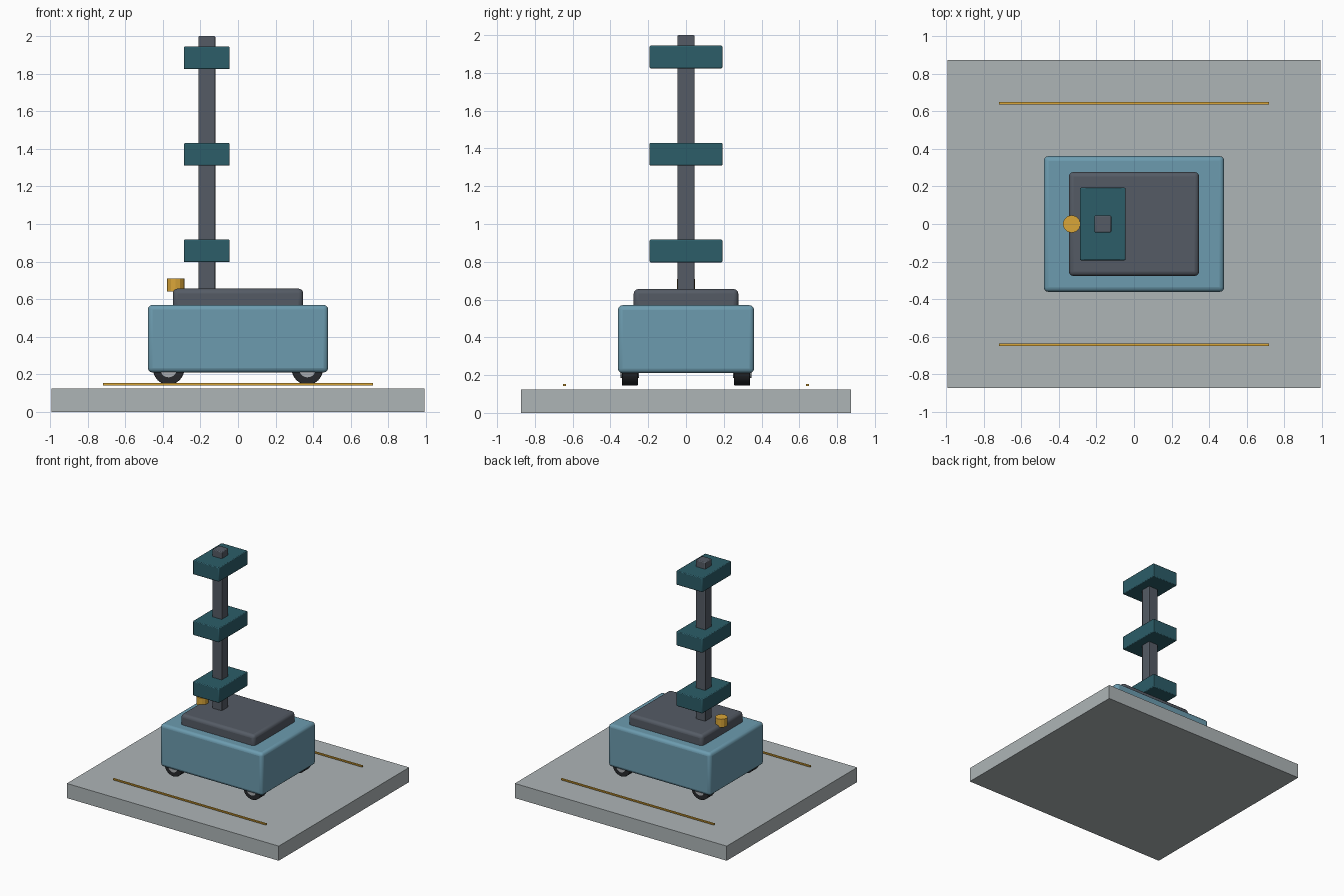
import bpy
from math import pi

if "Cube" in bpy.data.objects:
    bpy.data.objects.remove(bpy.data.objects["Cube"])


def material(name, rgb):
    m = bpy.data.materials.new(name)
    m.diffuse_color = (*rgb, 1)
    m.use_nodes = True
    m.node_tree.nodes["Principled BSDF"].inputs["Base Color"].default_value = m.diffuse_color
    return m


BLUE = material("body_blue", (0.15, 0.33, 0.43))
SLATE = material("slate", (0.09, 0.105, 0.13))
TEAL = material("teal", (0.025, 0.11, 0.14))
AMBER = material("amber", (0.70, 0.38, 0.04))
FLOOR = material("floor_grey", (0.42, 0.46, 0.47))
RUBBER = material("rubber", (0.02, 0.022, 0.025))
HUB = material("hub_grey", (0.4, 0.42, 0.44))


def finish(ob, name, mat, bevel=0, segments=3):
    ob.name = name
    ob.data.materials.append(mat)
    if bevel:
        b = ob.modifiers.new("bevel", 'BEVEL')
        b.width, b.segments = bevel, segments
        b.limit_method = 'ANGLE'
        bpy.ops.object.shade_smooth_by_angle()
    return ob


def box(name, x, y, z, mat, bevel=0, segments=3):
    """Box from (min, max) ranges on each axis."""
    bpy.ops.mesh.primitive_cube_add(size=1, location=[(a + b) / 2 for a, b in (x, y, z)])
    ob = bpy.context.object
    ob.scale = [b - a for a, b in (x, y, z)]
    bpy.ops.object.transform_apply(location=False, rotation=False, scale=True)
    return finish(ob, name, mat, bevel, segments)


def cylinder(name, loc, r, depth, mat, sides, along_y=False, bevel=0):
    bpy.ops.mesh.primitive_cylinder_add(vertices=sides, radius=r, depth=depth, location=loc,
                                        rotation=(pi / 2 if along_y else 0, 0, 0))
    return finish(bpy.context.object, name, mat, bevel, 2)


# Floor slab with a pair of guide lines hovering just above it
box("floor_slab", (-0.993, 0.993), (-0.873, 0.873), (0, 0.124), FLOOR)
for side, y in (("front", -0.643), ("back", 0.643)):
    box(side + "_guide_line", (-0.717, 0.717), (y - 0.007, y + 0.007), (0.142, 0.153), AMBER)

# Cart body and top deck
box("cart_body", (-0.48, 0.48), (-0.361, 0.361), (0.21, 0.57), BLUE, 0.025)
box("top_deck", (-0.347, 0.347), (-0.277, 0.277), (0.54, 0.656), SLATE, 0.025)

# Mast carrying three sensor blocks
MX = -0.166
box("mast", (MX - 0.045, MX + 0.045), (-0.045, 0.045), (0.64, 2.0), SLATE, 0.006, 2)
for i, z in enumerate((0.857, 1.37, 1.884)):
    box(f"sensor_block_{i + 1}", (MX - 0.122, MX + 0.122), (-0.193, 0.193),
        (z - 0.06, z + 0.06), TEAL, 0.006, 2)

# Stop button at the rear edge of the deck
cylinder("stop_button", (-0.332, 0, 0.675), 0.047, 0.07, AMBER, 12)

# Four wheels with hubs
for end, x in (("left", -0.369), ("right", 0.369)):
    for side, y in (("front", -0.297), ("back", 0.297)):
        cylinder(f"{side}_{end}_wheel", (x, y, 0.228), 0.083, 0.084, RUBBER, 24, True, 0.004)
        cylinder(f"{side}_{end}_hub", (x, y, 0.228), 0.044, 0.098, HUB, 20, True)
